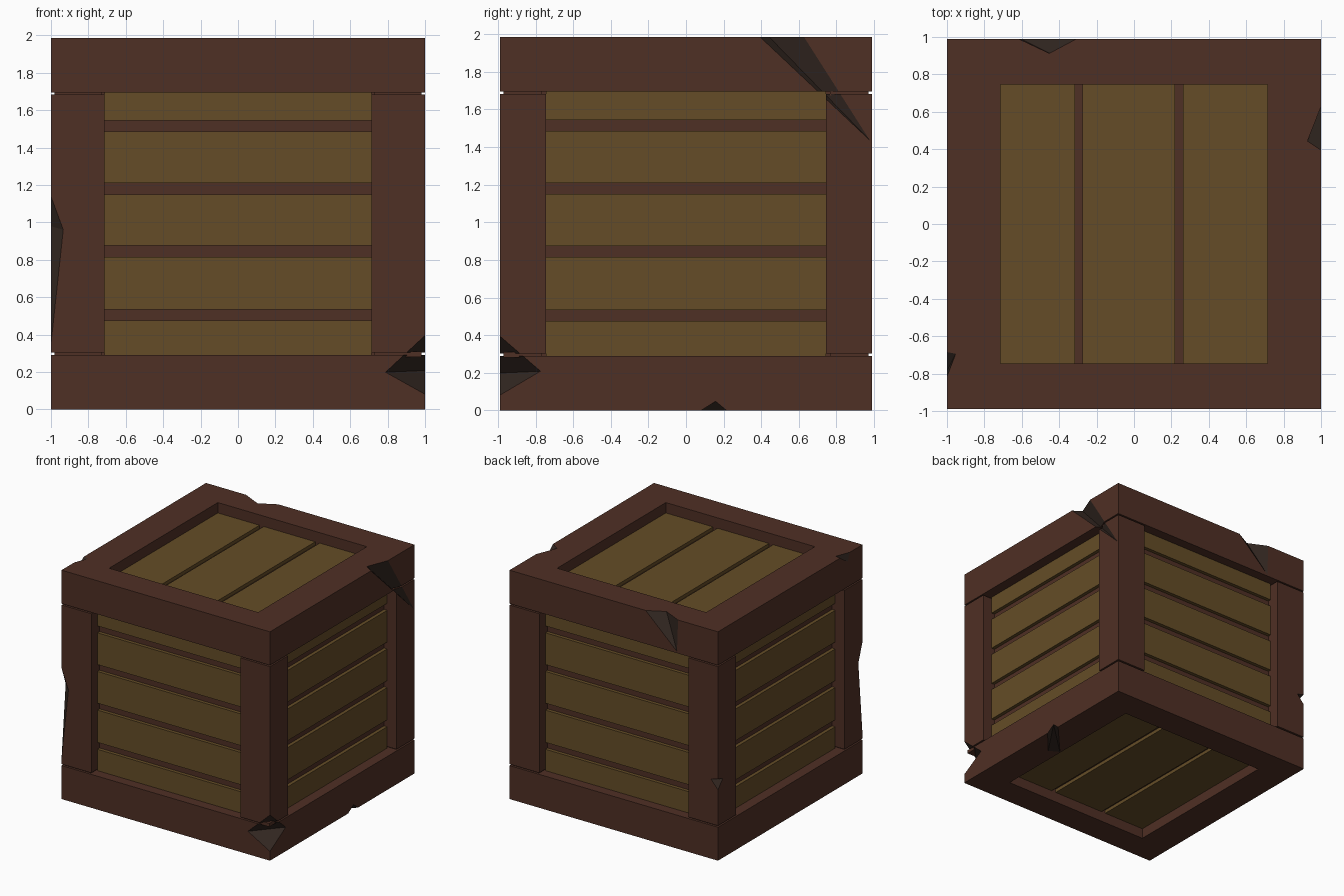
import bpy, bmesh
from mathutils import Vector

if "Cube" in bpy.data.objects:
    bpy.data.objects.remove(bpy.data.objects["Cube"])

X, Y, H = 1.0, 0.99, 1.985          # outer half sizes and height
IX, IY = 0.715, 0.745               # half size of the frame openings
ZB, ZT = 0.29, 1.695                # top of bottom frame, underside of top frame
PX, PY = 0.91, 0.905                # plank face distance from the centre
DEPTH = 0.09                        # recess of top and bottom planks
THICK = 0.03                        # plank thickness over the backing


def material(name, rgb):
    m = bpy.data.materials.new(name)
    m.diffuse_color = (*rgb, 1)
    m.use_nodes = True
    m.node_tree.nodes["Principled BSDF"].inputs["Base Color"].default_value = m.diffuse_color
    return m


FRAME = material("dark_wood", (0.078, 0.029, 0.018))
PLANK = material("plank_wood", (0.128, 0.073, 0.020))
CHIP = material("splintered_wood", (0.032, 0.020, 0.015))


def finish(name, bm, mats):
    bmesh.ops.recalc_face_normals(bm, faces=bm.faces)
    me = bpy.data.meshes.new(name)
    bm.to_mesh(me)
    bm.free()
    for m in mats:
        me.materials.append(m)
    ob = bpy.data.objects.new(name, me)
    bpy.context.collection.objects.link(ob)
    return ob


def box(name, lo, hi, mats):
    lo, hi = ([min(a, b) for a, b in zip(lo, hi)], [max(a, b) for a, b in zip(lo, hi)])
    bm = bmesh.new()
    bmesh.ops.create_cube(bm, size=1)
    for v in bm.verts:
        v.co = [l + (h - l) * (c + 0.5) for l, h, c in zip(lo, hi, v.co)]
    return finish(name, bm, mats)


def ring(name, z0, z1):
    """Rectangular frame with a rectangular opening."""
    bm = bmesh.new()
    loops = []
    for hx, hy, z in ((X, Y, z0), (X, Y, z1), (IX, IY, z1), (IX, IY, z0)):
        loops.append([bm.verts.new((sx * hx, sy * hy, z))
                      for sx, sy in ((-1, -1), (1, -1), (1, 1), (-1, 1))])
    for a, b in zip(loops, loops[1:] + loops[:1]):
        for i in range(4):
            j = (i + 1) % 4
            bm.faces.new((a[i], a[j], b[j], b[i]))
    return finish(name, bm, (FRAME, CHIP))


# Top and bottom frames
damaged = [ring("bottom_frame", 0, ZB), ring("top_frame", ZT, H)]

# Corner posts, with a slimmer neck showing in the joint gaps
for sx in (-1, 1):
    for sy in (-1, 1):
        damaged.append(box("corner_post", (sx * IX, sy * IY, ZB + 0.013),
                           (sx * X, sy * Y, ZT - 0.012), (FRAME, CHIP)))
        box("post_neck", (sx * 0.73, sy * 0.765, ZB - 0.01),
            (sx * 0.98, sy * 0.97, ZB + 0.02), (FRAME,))
        box("post_neck", (sx * 0.73, sy * 0.765, ZT - 0.02),
            (sx * 0.98, sy * 0.97, ZT + 0.01), (FRAME,))

# Backing behind the planks
box("backing", (-PX + THICK, -PY + THICK, DEPTH + THICK),
    (PX - THICK, PY - THICK, H - DEPTH - THICK), (FRAME,))

# Horizontal side planks
for z0, z1 in ((ZB, 0.475), (0.535, 0.815), (0.875, 1.15), (1.21, 1.485), (1.545, ZT)):
    for s in (-1, 1):
        box("front_back_plank", (-IX, s * (PY - THICK), z0), (IX, s * PY, z1), (PLANK,))
        box("side_plank", (s * (PX - THICK), -IY, z0), (s * PX, IY, z1), (PLANK,))

# Lid and floor planks
for x0, x1 in ((-IX, -0.315), (-0.275, 0.22), (0.262, IX)):
    box("lid_plank", (x0, -IY, H - DEPTH - THICK), (x1, IY, H - DEPTH), (PLANK,))
    box("floor_plank", (x0, -IY, DEPTH), (x1, IY, DEPTH + THICK), (PLANK,))

# Chips knocked out of the edges, each a small convex wedge
CHIPS = [
    # front left edge
    [(-X, -Y, 0.31), (-X, -Y, 1.15), (-0.93, -Y, 0.96), (-X, -0.93, 0.98)],
    # front right bottom corner
    [(X, -Y, 0.08), (X, -Y, 0.40), (0.785, -Y, 0.20), (X, -0.77, 0.21)],
    # long splinter at the top of the right side
    [(X, 0.39, H), (X, 0.63, H), (0.925, 0.44, H), (X, Y, 1.42)],
    # top back edge
    [(-0.30, Y, H), (-0.62, Y, H), (-0.45, 0.91, H), (-0.61, Y, 1.70)],
    # top left edge
    [(-X, -0.68, H), (-X, -0.82, H), (-0.95, -0.69, H), (-X, -0.79, 1.91)],
    # bottom right crack
    [(X, 0.22, 0), (X, 0.08, 0), (X, 0.16, 0.05), (0.80, -0.15, 0), (0.71, -0.10, 0)],
    # back left edge nick
    [(-X, Y, 0.71), (-X, Y, 0.61), (-0.93, Y, 0.69), (-X, 0.92, 0.69)],
]
bm = bmesh.new()
mid = Vector((0, 0, H / 2))
for pts in CHIPS:
    # grow slightly about the centre so the wedges poke out of the surface
    vs = [bm.verts.new(mid + (Vector(p) - mid) * 1.002) for p in pts]
    bmesh.ops.convex_hull(bm, input=vs)
for f in bm.faces:
    f.material_index = 1
cutter = finish("chip_cutter", bm, (FRAME, CHIP))
cutter.hide_render = True

for ob in damaged:
    mod = ob.modifiers.new("chips", 'BOOLEAN')
    mod.operation = 'DIFFERENCE'
    mod.solver = 'EXACT'
    mod.object = cutter
    bpy.context.view_layer.objects.active = ob
    bpy.ops.object.modifier_apply(modifier=mod.name)
bpy.data.objects.remove(cutter)
